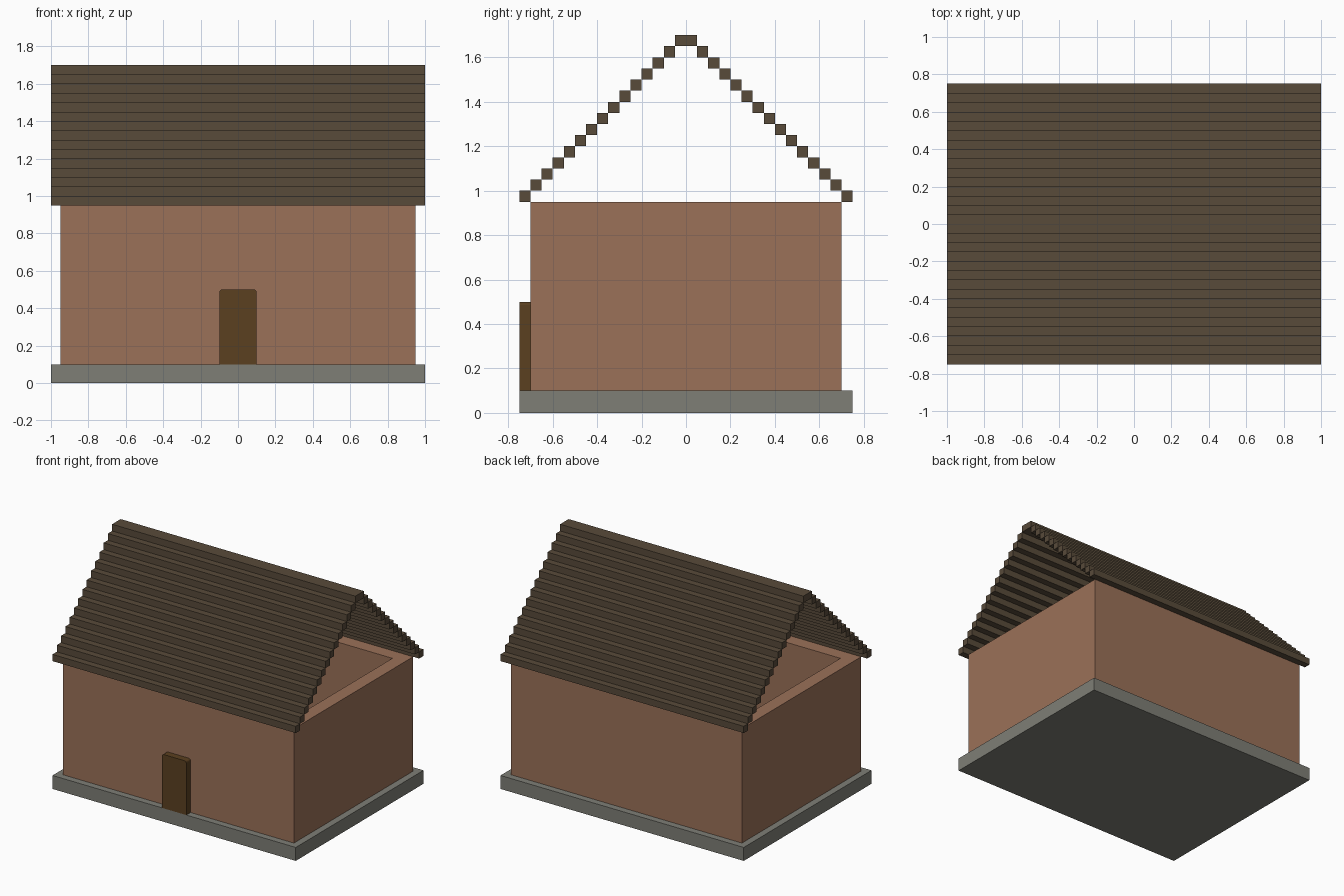
import bpy, bmesh
from mathutils import Vector

cube = bpy.data.objects.get("Cube")
if cube:
    bpy.data.objects.remove(cube, do_unlink=True)


def material(name, rgb):
    m = bpy.data.materials.new(name)
    m.use_nodes = True
    col = (*rgb, 1.0)
    m.diffuse_color = col
    bsdf = next(n for n in m.node_tree.nodes if n.type == "BSDF_PRINCIPLED")
    bsdf.inputs["Base Color"].default_value = col
    bsdf.inputs["Roughness"].default_value = 0.9
    return m


def finish(name, bm, mat):
    me = bpy.data.meshes.new(name)
    bm.to_mesh(me)
    bm.free()
    me.materials.append(mat)
    ob = bpy.data.objects.new(name, me)
    bpy.context.collection.objects.link(ob)
    return ob


def box_mesh(lo, hi):
    """New bmesh holding one box between two corners."""
    lo, hi = Vector(lo), Vector(hi)
    bm = bmesh.new()
    bmesh.ops.create_cube(bm, size=1)
    bmesh.ops.scale(bm, vec=hi - lo, verts=bm.verts)
    bmesh.ops.translate(bm, vec=(lo + hi) / 2, verts=bm.verts)
    return bm


stone = material("grey stone", (0.209, 0.209, 0.181))
clay = material("clay wall", (0.328, 0.165, 0.098))
timber = material("dark roof timber", (0.098, 0.069, 0.042))
door_wood = material("door wood", (0.105, 0.051, 0.0144))

# Foundation slab
finish("foundation", box_mesh((-1, -0.75, 0), (1, 0.75, 0.1)), stone)

# Hollow walls, open at the top: four faces thickened inward
bm = box_mesh((-0.95, -0.7, 0.1), (0.95, 0.7, 0.95))
bm.normal_update()
caps = [f for f in bm.faces if abs(f.normal.z) > 0.5]
bmesh.ops.delete(bm, geom=caps, context="FACES_ONLY")
walls = finish("walls", bm, clay)
solid = walls.modifiers.new("Thickness", "SOLIDIFY")
solid.thickness = 0.1
solid.offset = -1
solid.use_even_offset = True

# Door slab with slightly rounded top corners
bm = box_mesh((-0.1, -0.75, 0.1), (0.1, -0.7, 0.5))
top_edges = [e for e in bm.edges
             if all(v.co.z > 0.4 for v in e.verts)
             and abs(e.verts[0].co.y - e.verts[1].co.y) > 0.01]
bmesh.ops.bevel(bm, geom=top_edges, offset=0.015, segments=3,
                profile=0.5, affect="EDGES")
finish("door", bm, door_wood)

# Stepped roof: square beams climbing from each eave to the ridge
STEP, ROWS = 0.05, 15
for side, sign in (("front", -1), ("back", 1)):
    for i in range(ROWS):
        outer = sign * (0.75 - i * STEP)
        inner = outer - sign * STEP
        z = 0.95 + i * STEP
        bm = box_mesh((-1, min(outer, inner), z),
                      (1, max(outer, inner), z + STEP))
        finish(f"roof_beam_{side}_{i + 1:02d}", bm, timber)
